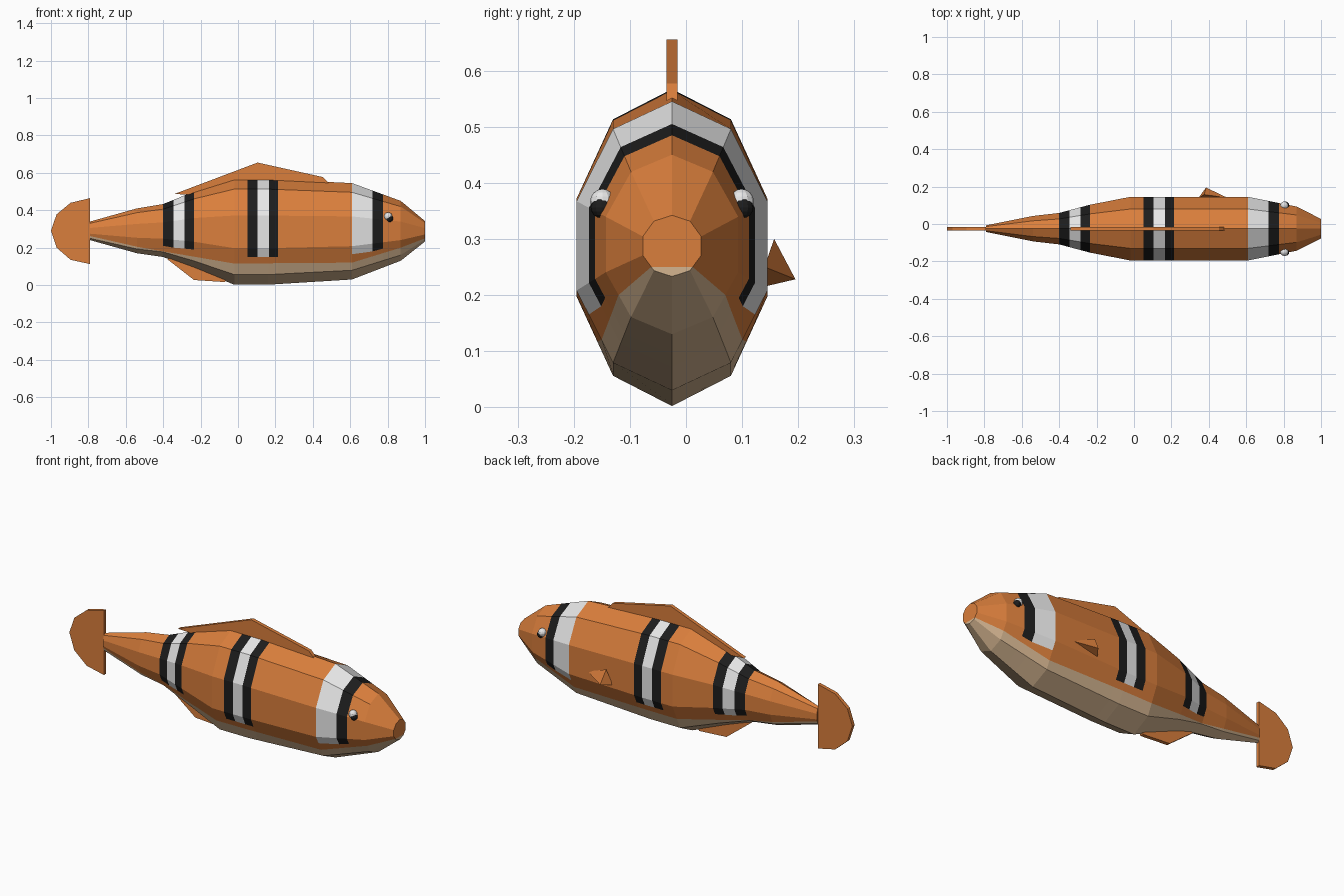
import bpy, bmesh, math
from mathutils import Vector

if "Cube" in bpy.data.objects:
    bpy.data.objects.remove(bpy.data.objects["Cube"])

MID_Y = -0.025  # symmetry plane of the fish


def material(name, rgb):
    m = bpy.data.materials.new(name)
    m.use_nodes = True
    m.diffuse_color = (*rgb, 1)
    m.node_tree.nodes["Principled BSDF"].inputs["Base Color"].default_value = (*rgb, 1)
    return m


orange = material("orange", (0.70, 0.21, 0.045))
tan = material("belly tan", (0.66, 0.46, 0.28))
white = material("white", (0.80, 0.80, 0.80))
black = material("black", (0.012, 0.012, 0.012))


def finish(name, bm, mats):
    bmesh.ops.recalc_face_normals(bm, faces=bm.faces[:])
    mesh = bpy.data.meshes.new(name)
    bm.to_mesh(mesh)
    bm.free()
    for m in mats:
        mesh.materials.append(m)
    ob = bpy.data.objects.new(name, mesh)
    bpy.context.collection.objects.link(ob)
    return ob


def lerp_table(table, x):
    for a, b in zip(table, table[1:]):
        if x <= b[0]:
            t = (x - a[0]) / (b[0] - a[0])
            return [p + (q - p) * t for p, q in zip(a, b)]
    return list(table[-1])


# Body stations: x, bottom z, top z, half width
STATIONS = [(-0.79, 0.24, 0.34, 0.018), (-0.54, 0.17, 0.41, 0.068),
            (-0.40, 0.15, 0.433, 0.084), (-0.235, 0.09, 0.50, 0.128),
            (-0.02, 0.002, 0.567, 0.17), (0.16, 0.002, 0.567, 0.17),
            (0.61, 0.03, 0.545, 0.17), (0.87, 0.13, 0.45, 0.118),
            (1.0, 0.233, 0.342, 0.052)]
# Belly colour line: x, z
BELLY = [(-0.79, 0.262), (-0.54, 0.205), (-0.40, 0.18), (-0.02, 0.115),
         (0.61, 0.12), (0.87, 0.20), (1.0, 0.25)]
# Stripes: start x, end x, bottom z at both ends, material slot
STRIPES = [(-0.40, -0.345, 0.21, 0.20, 3), (-0.345, -0.285, 0.20, 0.195, 2),
           (-0.285, -0.235, 0.195, 0.19, 3),
           (0.05, 0.105, 0.15, 0.15, 3), (0.105, 0.165, 0.15, 0.15, 2),
           (0.165, 0.215, 0.15, 0.15, 3),
           (0.61, 0.72, 0.165, 0.18, 2), (0.72, 0.775, 0.18, 0.195, 3)]


def build_body():
    bm = bmesh.new()
    xs = sorted({row[0] for row in STATIONS + BELLY} | {x for s in STRIPES for x in s[:2]})
    rings = []
    for x in xs:
        _, lo, hi, wide = lerp_table(STATIONS, x)
        wide /= math.sin(math.radians(72))
        rings.append([bm.verts.new((x, MID_Y + wide * math.sin(a),
                                    (lo + hi) / 2 + (hi - lo) / 2 * math.cos(a)))
                      for a in (math.tau * i / 10 for i in range(10))])
    for r, s in zip(rings, rings[1:]):
        for i in range(10):
            j = (i + 1) % 10
            bm.faces.new((r[i], r[j], s[j], s[i]))
    bm.faces.new(rings[0])
    bm.faces.new(rings[-1])

    # Cut colour borders into one lengthwise section at a time
    def cut(x0, z0, x1, z1):
        end = x1 + (0.01 if x1 == xs[-1] else 0)
        faces = [f for f in bm.faces if x0 < f.calc_center_median().x < end]
        edges = {e for f in faces for e in f.edges}
        verts = {v for f in faces for v in f.verts}
        bmesh.ops.bisect_plane(bm, geom=faces + list(edges) + list(verts), dist=1e-5,
                               plane_co=(x0, MID_Y, z0), plane_no=(z0 - z1, 0, x1 - x0))

    for a, b in zip(BELLY, BELLY[1:]):
        cut(*a, *b)
    for x0, x1, z0, z1, _ in STRIPES:
        cut(x0, z0, x1, z1)

    # Colour by position
    for f in bm.faces:
        c = f.calc_center_median()
        if c.z < lerp_table(BELLY, max(c.x, -0.79))[1]:
            f.material_index = 1
            continue
        for x0, x1, z0, z1, slot in STRIPES:
            if x0 < c.x < x1 and c.z > z0 + (z1 - z0) * (c.x - x0) / (x1 - x0):
                f.material_index = slot
    finish("body", bm, [orange, tan, white, black])


def flat_fin(name, outline, half=0.01):
    """Extrude an x-z outline across the symmetry plane."""
    bm = bmesh.new()
    face = bm.faces.new([bm.verts.new((x, MID_Y - half, z)) for x, z in outline])
    out = bmesh.ops.extrude_face_region(bm, geom=[face])
    moved = [g for g in out["geom"] if isinstance(g, bmesh.types.BMVert)]
    bmesh.ops.translate(bm, verts=moved, vec=(0, 2 * half, 0))
    finish(name, bm, [orange])


build_body()

# Fins on the centre line
flat_fin("tail_fin", [(-0.79, 0.465), (-0.895, 0.44), (-0.97, 0.378), (-1.0, 0.29),
                      (-0.97, 0.20), (-0.895, 0.135), (-0.79, 0.112)])
flat_fin("dorsal_fin", [(-0.34, 0.487), (0.105, 0.655), (0.455, 0.577), (0.485, 0.545),
                        (0.0, 0.53), (-0.2, 0.48)])
flat_fin("anal_fin", [(-0.38, 0.14), (-0.235, 0.027), (-0.07, 0.016), (-0.03, 0.08),
                      (-0.25, 0.16)])

# Side fin: a small swept wedge
bm = bmesh.new()
root, top, tip, low = [bm.verts.new(p) for p in (
    (0.50, 0.14, 0.25), (0.375, 0.157, 0.30), (0.385, 0.195, 0.228), (0.345, 0.14, 0.215))]
for tri in ((root, top, tip), (root, tip, low), (top, low, tip), (root, low, top)):
    bm.faces.new(tri)
finish("left_side_fin", bm, [orange])

# Eyes: white ball with a dark pupil
for side, sign in (("left", 1), ("right", -1)):
    for part, x, off, z, r, mat in (("eye", 0.803, 0.124, 0.367, 0.022, white),
                                    ("pupil", 0.811, 0.126, 0.356, 0.019, black)):
        bm = bmesh.new()
        bmesh.ops.create_uvsphere(bm, u_segments=12, v_segments=8, radius=r)
        bmesh.ops.translate(bm, verts=bm.verts[:], vec=Vector((x, MID_Y + sign * off, z)))
        finish(f"{side}_{part}", bm, [mat])
